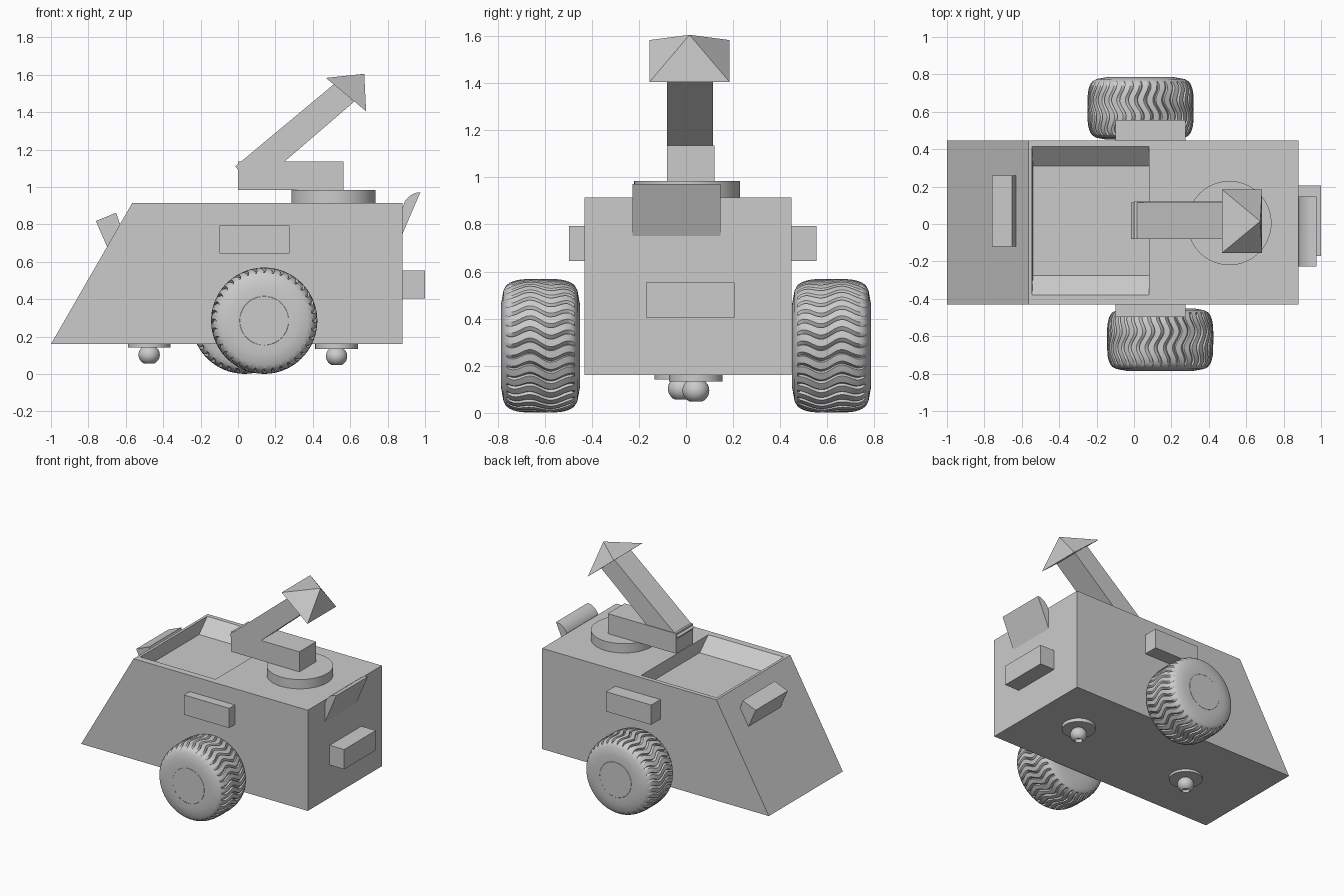
import bpy, bmesh
from math import sin, cos, pi, tau, radians

cube = bpy.data.objects.get("Cube")
if cube:
    bpy.data.objects.remove(cube)

grey = bpy.data.materials.new("plain grey")
grey.use_nodes = True
grey.diffuse_color = (0.6, 0.6, 0.6, 1)
grey.node_tree.nodes["Principled BSDF"].inputs["Base Color"].default_value = (0.6, 0.6, 0.6, 1)


def loft(name, rings, smooth=False):
    """Skin a stack of equal-sized closed rings and cap both ends."""
    bm = bmesh.new()
    rows = [[bm.verts.new(p) for p in ring] for ring in rings]
    n = len(rows[0])
    for a, b in zip(rows, rows[1:]):
        for i in range(n):
            k = (i + 1) % n
            bm.faces.new((a[i], a[k], b[k], b[i]))
    bm.faces.new(rows[0][::-1])
    bm.faces.new(rows[-1])
    bmesh.ops.recalc_face_normals(bm, faces=bm.faces[:])
    mesh = bpy.data.meshes.new(name)
    bm.to_mesh(mesh)
    bm.free()
    mesh.materials.append(grey)
    ob = bpy.data.objects.new(name, mesh)
    bpy.context.collection.objects.link(ob)
    if smooth:
        bpy.ops.object.select_all(action='DESELECT')
        ob.select_set(True)
        bpy.context.view_layer.objects.active = ob
        bpy.ops.object.shade_smooth_by_angle(angle=radians(35))
    return ob


def rect(x0, x1, y0, y1, z):
    return [(x0, y0, z), (x1, y0, z), (x1, y1, z), (x0, y1, z)]


def box(name, x0, x1, y0, y1, z0, z1):
    return loft(name, [rect(x0, x1, y0, y1, z) for z in (z0, z1)])


def prism(name, profile, y0, y1, smooth=False):
    return loft(name, [[(x, y, z) for x, z in profile] for y in (y0, y1)], smooth)


def turned(name, x, y, profile, n=48):
    """Lathe (radius, height) points about a vertical axis."""
    return loft(name, [[(x + r * cos(tau * i / n), y + r * sin(tau * i / n), z)
                        for i in range(n)] for r, z in profile], True)


# Wedge-nosed body with a sunken tray whose long walls slope inward
loft("body", [rect(-1, 0.88, -0.43, 0.447, 0.16),
              rect(-0.565, 0.88, -0.43, 0.447, 0.915),
              rect(-0.545, 0.08, -0.38, 0.415, 0.915),
              rect(-0.54, 0.08, -0.275, 0.31, 0.82)])

# Blocks on the sides, tail and nose
box("right_side_block", -0.1, 0.275, -0.497, -0.43, 0.645, 0.793)
box("left_side_block", -0.1, 0.275, 0.447, 0.555, 0.645, 0.793)
box("tail_block", 0.88, 1.0, -0.17, 0.205, 0.405, 0.553)
prism("nose_block", [(-0.70, 0.68), (-0.76, 0.818), (-0.652, 0.862), (-0.63, 0.80)],
      -0.12, 0.26)
prism("tail_hood", [(0.88, 0.75), (0.975, 0.972), (0.945, 0.968), (0.915, 0.95),
                    (0.893, 0.925), (0.88, 0.89)], -0.227, 0.147, True)

# Turntable and folded arm with a pyramid tip
turned("turntable", 0.51, 0.005, [(0.225, 0.9), (0.225, 0.985)], 64)
box("arm_base", 0, 0.565, -0.08, 0.12, 0.985, 1.135)
prism("raised_arm", [(-0.015, 1.11), (0.52, 1.555), (0.62, 1.455), (0.085, 0.995)],
      -0.08, 0.115)
tip = (0.675, 0.015, 1.605)
loft("arm_tip", [[(0.47, -0.155, 1.583), (0.47, 0.185, 1.583),
                  (0.685, 0.185, 1.405), (0.685, -0.155, 1.405)],
                 [tuple(t + d for t, d in zip(tip, o)) for o in
                  ((-.001, -.001, 0), (-.001, .001, 0), (0, .001, -.001), (0, -.001, -.001))]])


# Tyres: bars cut by wavy grooves, running across a rounded section
def wheel(name, x, side):
    r_max, half, bars = 0.284, 0.167, 36
    steps = (0.0, 0.3, 0.36, 0.94)
    section = [(-half, 0.13), (-half, 0.18), (-0.157, 0.235), (-0.145, 0.257)]
    tread = [(-0.13 + 0.26 * j / 20) for j in range(21)]
    rows = [(o, r, False) for o, r in section]
    rows += [(o, r_max - 0.016 * (abs(o) / 0.13) ** 4, True) for o in tread]
    rows += [(-o, r, False) for o, r in reversed(section)]
    rows += [(half - 0.006, 0.13, False)]
    rings = []
    for o, r, grooved in rows:
        ring = []
        wave = 0.055 * sin(o * 38) + 0.25 * o
        for b in range(bars):
            for k, s in enumerate(steps):
                a = tau * (b + s) / bars + wave
                rr = r - (0.014 if grooved and k in (0, 3) else 0)
                if k == 3:
                    rr = r
                ring.append((x + rr * cos(a), side * (0.618 + o), 0.285 + rr * sin(a)))
        rings.append(ring)
    loft(name, rings, True)
    # Round hub cap
    hub = [[(x + r * cos(tau * i / 48), side * (0.618 + o), 0.285 + r * sin(tau * i / 48))
            for i in range(48)] for r, o in ((0.134, 0.12), (0.134, 0.165), (0.13, 0.168))]
    loft(name + "_hub", hub, True)


wheel("right_wheel", 0.14, -1)
wheel("left_wheel", 0.035, 1)

# Casters under the belly: flange, neck and drilled ball
for name, x, y, z in (("front_caster", -0.475, -0.02, 0.0), ("rear_caster", 0.527, 0.042, -0.008)):
    turned(name + "_plate", x, y, [(0.114, 0.165), (0.114, 0.142 + z)])
    ball = [(0.057 * cos(t), 0.103 + z + 0.053 * sin(t))
            for t in [radians(50 - 10 * i) for i in range(12)]]
    turned(name + "_ball", x, y, [(0.04, 0.15)] + ball + [(0.022, 0.075)], 32)
